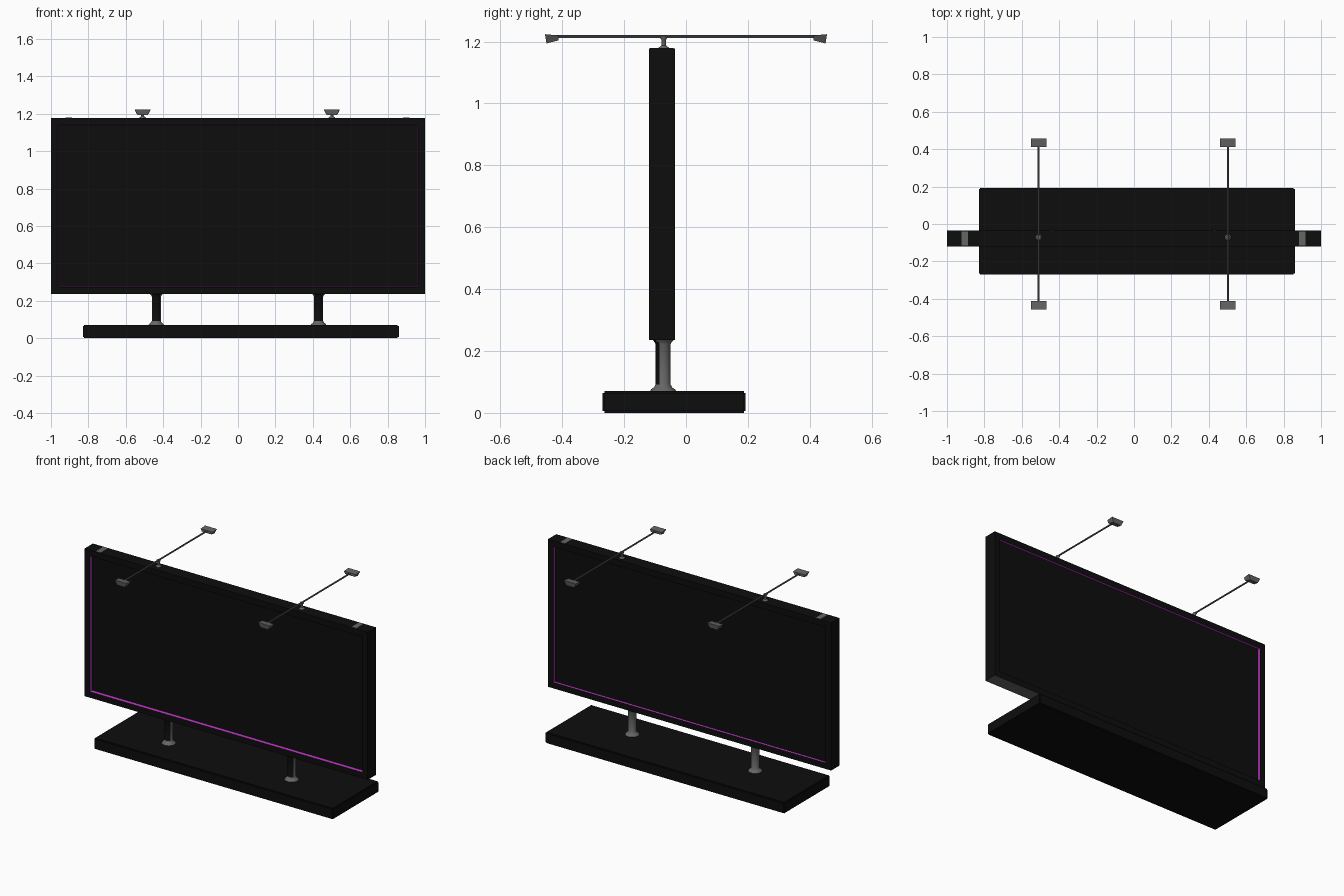
import bpy, bmesh, math

if "Cube" in bpy.data.objects:
    bpy.data.objects.remove(bpy.data.objects["Cube"])


def material(name, rgb):
    m = bpy.data.materials.new(name)
    m.diffuse_color = (*rgb, 1)
    m.use_nodes = True
    m.node_tree.nodes["Principled BSDF"].inputs["Base Color"].default_value = m.diffuse_color
    return m


BLACK = material("black", (0.004, 0.004, 0.004))
GREY = material("metal grey", (0.13, 0.135, 0.13))
LAMP = material("lamp grey", (0.125, 0.125, 0.125))
MAGENTA = material("magenta", (0.53, 0.04, 0.58))

PY = -0.078  # centre plane of the panel


def finish(bm, name, mats, smooth=False):
    bmesh.ops.recalc_face_normals(bm, faces=bm.faces)
    me = bpy.data.meshes.new(name)
    bm.to_mesh(me)
    bm.free()
    ob = bpy.data.objects.new(name, me)
    bpy.context.collection.objects.link(ob)
    for m in mats:
        me.materials.append(m)
    if smooth:
        bpy.ops.object.select_all(action='DESELECT')
        ob.select_set(True)
        bpy.context.view_layer.objects.active = ob
        bpy.ops.object.shade_smooth_by_angle(angle=math.radians(40))
    return ob


def box_bm(x0, x1, y0, y1, z0, z1):
    bm = bmesh.new()
    bmesh.ops.create_cube(bm, size=1)
    for v in bm.verts:
        v.co = ((x0 + x1) / 2 + v.co.x * (x1 - x0),
                (y0 + y1) / 2 + v.co.y * (y1 - y0),
                (z0 + z1) / 2 + v.co.z * (z1 - z0))
    return bm


def lathe_bm(profile, x, y, n):
    """Turned part from (radius, height) points, capped at both ends."""
    bm = bmesh.new()
    rings = [[bm.verts.new((x + r * math.cos(2 * math.pi * i / n),
                            y + r * math.sin(2 * math.pi * i / n), z))
              for i in range(n)] for r, z in profile]
    for a, b in zip(rings, rings[1:]):
        for i in range(n):
            j = (i + 1) % n
            bm.faces.new((a[i], a[j], b[j], b[i]))
    bm.faces.new(rings[0])
    bm.faces.new(rings[-1])
    return bm


# Base slab with softened edges
bm = box_bm(-0.83, 0.86, -0.27, 0.193, 0, 0.07)
bmesh.ops.bevel(bm, geom=bm.edges[:], offset=0.006, segments=2, affect='EDGES')
finish(bm, "base", [BLACK])

# Panel: both big faces inset and recessed, recess walls magenta, underside grey
bm = box_bm(-1, 1, PY - 0.042, PY + 0.042, 0.235, 1.177)
bm.normal_update()
for side, depth in ((-1, 0.02), (1, 0.012)):
    face = next(f for f in bm.faces if f.normal.y * side > 0.9)
    bmesh.ops.inset_individual(bm, faces=[face], thickness=0.054)
    walls = bmesh.ops.inset_individual(bm, faces=[face], thickness=0.003)["faces"]
    for f in walls:
        f.material_index = 1
    for v in face.verts:
        v.co.y -= side * depth
    bm.normal_update()
for f in bm.faces:
    if f.normal.z < -0.9 and f.calc_center_median().z < 0.24:
        f.material_index = 2
finish(bm, "sign_panel", [BLACK, MAGENTA, GREY])

# Top clips near the panel ends
for x in (-0.905, 0.9):
    finish(box_bm(x - 0.017, x + 0.017, PY - 0.038, PY + 0.038, 1.176, 1.179),
           "top_clip", [GREY])

# Support posts with flared ends, front side black
for x in (-0.437, 0.431):
    bm = lathe_bm([(0.042, 0.069), (0.039, 0.076), (0.03, 0.082), (0.024, 0.092),
                   (0.024, 0.222), (0.028, 0.229), (0.034, 0.236)], x, PY + 0.004, 24)
    bm.normal_update()
    for f in bm.faces:
        if f.normal.y < -0.5 and f.calc_center_median().z > 0.09:
            f.material_index = 1
    finish(bm, "support_post", [GREY, BLACK], True)

# Lamps: stem, double-ended arm and two tapered heads each
for x in (-0.51, 0.502):
    finish(lathe_bm([(0.018, 1.175), (0.016, 1.181), (0.008, 1.187), (0.007, 1.205),
                     (0.012, 1.213), (0.012, 1.217)], x, PY + 0.006, 12),
           "lamp_stem", [LAMP], True)
    bm = lathe_bm([(0.005, -0.42), (0.005, 0.42)], 0, 0, 8)
    for v in bm.verts:
        v.co = (x + v.co.x, v.co.z, 1.216 + v.co.y)
    finish(bm, "lamp_arm", [LAMP], True)
    for s in (-1, 1):
        bm = bmesh.new()
        # (half width, y, z) rows: top outer, top inner, bottom inner, bottom outer
        rows = [(0.042, 0.456, 1.224), (0.042, 0.412, 1.220),
                (0.034, 0.412, 1.204), (0.028, 0.451, 1.194)]
        left, right = ([bm.verts.new((x + k * w, s * y, z)) for w, y, z in rows]
                       for k in (-1, 1))
        bm.faces.new(left)
        bm.faces.new(right)
        for i in range(4):
            j = (i + 1) % 4
            bm.faces.new((left[i], left[j], right[j], right[i]))
        finish(bm, "lamp_head", [LAMP])
